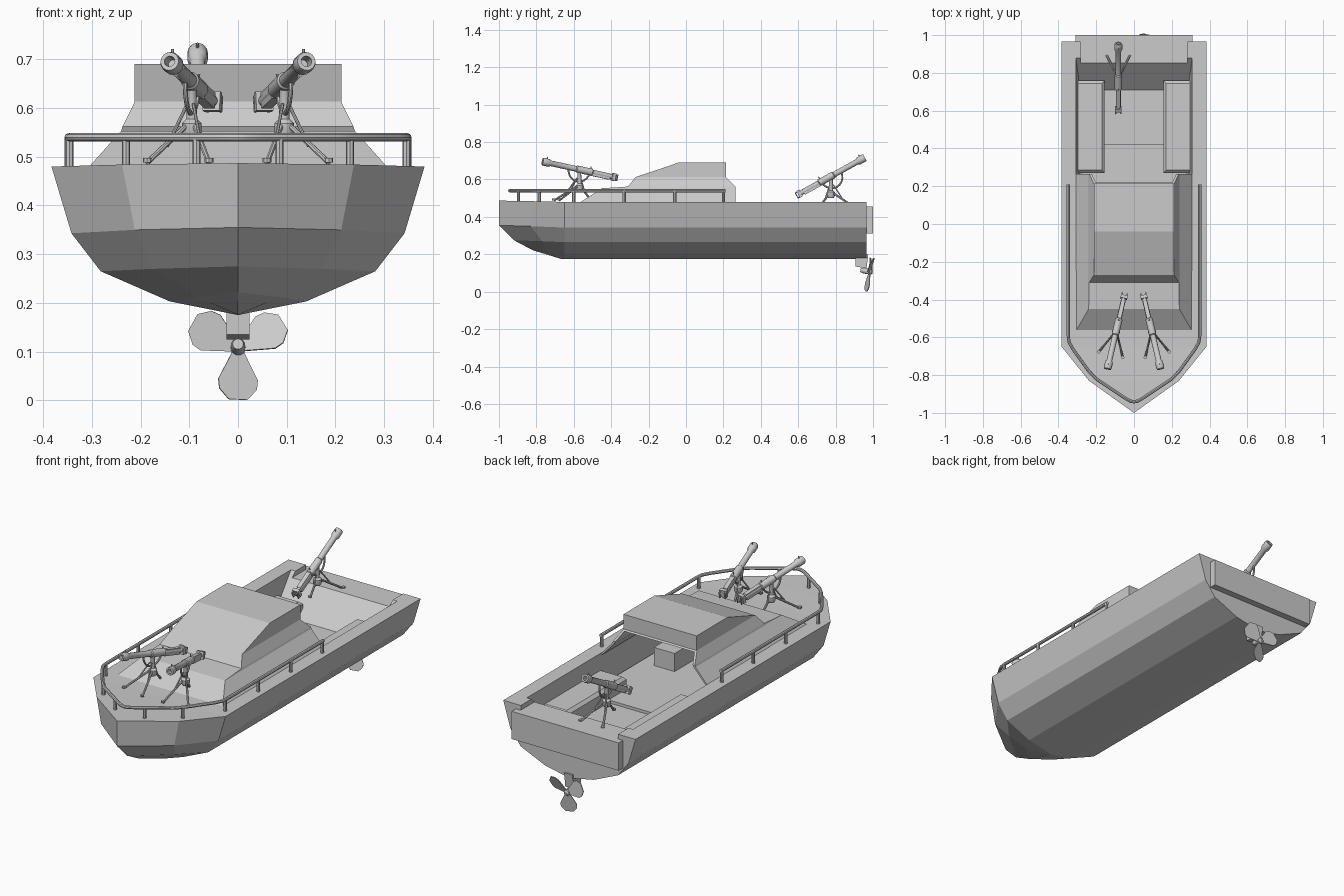
import bpy, bmesh, math
from mathutils import Matrix, Vector

if "Cube" in bpy.data.objects:
    bpy.data.objects.remove(bpy.data.objects["Cube"])


def finish(name, bm, smooth=False):
    bmesh.ops.remove_doubles(bm, verts=bm.verts, dist=1e-5)
    bmesh.ops.recalc_face_normals(bm, faces=bm.faces)
    me = bpy.data.meshes.new(name)
    bm.to_mesh(me)
    bm.free()
    ob = bpy.data.objects.new(name, me)
    bpy.context.collection.objects.link(ob)
    if smooth:
        select(ob)
        bpy.ops.object.shade_smooth_by_angle(angle=math.radians(35))
    return ob


def select(ob):
    bpy.ops.object.select_all(action='DESELECT')
    ob.select_set(True)
    bpy.context.view_layer.objects.active = ob


def loft(name, rings, caps=(True, True), M=Matrix(), smooth=False):
    bm = bmesh.new()
    rows = [[bm.verts.new(M @ Vector(p)) for p in r] for r in rings]
    n = len(rows[0])
    for a, b in zip(rows, rows[1:]):
        for i in range(n):
            j = (i + 1) % n
            bm.faces.new((a[i], a[j], b[j], b[i]))
    for on, r in zip(caps, (rows[0], rows[-1])):
        if on:
            bm.faces.new(r)
    return finish(name, bm, smooth)


def rect(y0, y1, x, z):
    return [(-x, y0, z), (x, y0, z), (x, y1, z), (-x, y1, z)]


def box(name, x, y, z, M=Matrix()):
    ring = lambda h: [(x[0], y[0], h), (x[1], y[0], h), (x[1], y[1], h), (x[0], y[1], h)]
    return loft(name, [ring(z[0]), ring(z[1])], M=M)


def lathe(name, profile, M=Matrix(), n=16):
    rings = [[(r * math.cos(2 * math.pi * i / n), y, r * math.sin(2 * math.pi * i / n))
              for i in range(n)] for r, y in profile]
    return loft(name, rings, M=M, smooth=True)


def tubes(name, paths, r, M=Matrix()):
    cu = bpy.data.curves.new(name, 'CURVE')
    cu.dimensions = '3D'
    cu.bevel_depth, cu.bevel_resolution, cu.use_fill_caps = r, 2, True
    for path in paths:
        sp = cu.splines.new('POLY')
        sp.points.add(len(path) - 1)
        for pt, co in zip(sp.points, path):
            pt.co = (*(M @ Vector(co)), 1)
    ob = bpy.data.objects.new(name, cu)
    bpy.context.collection.objects.link(ob)
    select(ob)
    bpy.ops.object.convert(target='MESH')
    bpy.ops.object.shade_smooth_by_angle(angle=math.radians(40))
    return ob


def cut(ob, cutter):
    m = ob.modifiers.new('cut', 'BOOLEAN')
    m.operation, m.solver, m.object = 'DIFFERENCE', 'EXACT', cutter
    select(ob)
    bpy.ops.object.modifier_apply(modifier=m.name)
    bpy.data.objects.remove(cutter)


# Hull: half sections from gunwale to keel, mirrored into closed rings
mid = [(.383, .48), (.342, .343), (.282, .265), (.14, .203), (0, .175)]
stations = [
    [(0, -1, .487), (0, -1, .355), (0, -.92, .275), (0, -.82, .222), (0, -.67, .176)],
    [(.238, -.83, .484), (.212, -.83, .35), (.172, -.77, .27), (.085, -.735, .212), (0, -.66, .1755)],
    [(x, -.65, z) for x, z in mid],
    [(x, .965, z) for x, z in mid]]
rings = [s + [(-x, y, z) for x, y, z in s[-2::-1]] for s in stations]
hull = loft("hull", rings, caps=(False, True))

# Cockpit well and lowered transom top
cut(hull, loft("well_cutter", [rect(-.25, .71, .285, .32), rect(-.25, .88, .308, .482),
                               rect(-.25, .88, .308, .6)]))
cut(hull, box("transom_cutter", (-.282, .282), (.85, 1.1), (.455, .6)))
box("transom_panel", (-.31, .31), (.955, 1), (.31, .455))
box("raised_floor", (-.28, .28), (-.25, .42), (.315, .335))
box("console", (.08, .2), (-.24, -.02), (.33, .43))

# Benches with chamfered top edges
for s, side in ((-1, "left"), (1, "right")):
    def bench(x, y0, y1, z):
        return [(s * x, y0, z), (s * .3, y0, z), (s * .3, y1, z), (s * x, y1, z)]
    loft(side + "_bench", [bench(.155, .27, .76, .32), bench(.155, .27, .76, .385),
                           bench(.17, .285, .745, .4)])

# Cabin trunk and hollow interior
cabin = loft("cabin", [rect(-.57, .265, .31, .475), rect(-.45, .265, .24, .553),
                       rect(-.31, .265, .237, .562), rect(-.27, .212, .212, .613)])
cut(cabin, loft("cabin_cutter", [rect(-.25, .4, .302, .46), rect(-.25, .4, .298, .475),
                                 rect(-.25, .4, .23, .55), rect(-.23, .4, .203, .605)]))
# Wheelhouse roof
side_profile = [(-.27, .613), (-.04, .69), (.215, .69), (.215, .613)]
loft("wheelhouse_roof", [[(x, y, z) for y, z in side_profile] for x in (-.212, .212)])

# Bow rail and posts
half = [(.348, .21), (.348, -.59), (.344, -.625), (.325, -.66), (.235, -.785), (.2, -.82),
        (.05, -.92), (.02, -.937)]
path = half + [(0, -.942)] + [(-x, y) for x, y in half[::-1]]
tubes("bow_rail", [[(x, y, .54) for x, y in path]], .0085)
posts = [(.348, .2), (.348, -.06), (.348, -.33), (.346, -.6), (.23, -.785), (.085, -.895)]
tubes("rail_posts", [[(s * x, y, .475), (s * x, y, .54)] for x, y in posts for s in (-1, 1)], .0085)

# Propeller: bracket, hub and three twisted blades
bracket = [(.905, .2), (.905, .135), (.965, .125), (.975, .2)]
loft("propeller_bracket", [[(x, y, z) for y, z in bracket] for x in (-.024, .024)])
P = Matrix.Translation((0, .982, .107)) @ Matrix.Rotation(math.radians(-10), 4, 'X')
lathe("propeller_hub", [(.011, -.05), (.015, -.03), (.015, .008), (.008, .016)], P)
blade = [(-.008, 0), (-.042, -.065), (-.04, -.085), (-.02, -.107),
         (.02, -.107), (.04, -.085), (.042, -.065), (.008, 0)]
for k in range(3):
    B = P @ Matrix.Rotation(k * 2 * math.pi / 3, 4, 'Y') @ Matrix.Rotation(math.radians(16), 4, 'Z')
    loft("propeller_blade", [[(x, y, z) for x, z in blade] for y in (-.002, .002)], M=B)


# Deck guns: barrel tilts on a pivot above a tripod, muzzle along local -Y
def gun(name, loc, yaw, elev):
    M = Matrix.Translation(loc) @ Matrix.Rotation(math.radians(yaw), 4, 'Z')
    E = M @ Matrix.Translation((0, 0, .165)) @ Matrix.Rotation(math.radians(-elev), 4, 'X')
    lathe(name + "_barrel", [(.011, -.17), (.011, -.207), (.019, -.207), (.021, -.2), (.021, -.17),
                             (.015, -.16), (.015, -.02), (.019, -.015), (.019, .07), (.013, .075),
                             (.013, .185)], E)
    box(name + "_breech", (-.011, .011), (.07, .17), (-.019, .014), E)
    box(name + "_end_plate", (-.018, .018), (.183, .2), (-.02, .02), E)
    tubes(name + "_grips", [[(s * .014, .19, .014), (s * .014, .21, .014), (s * .014, .21, -.016),
                             (s * .014, .19, -.016)] for s in (-1, 1)], .004, E)
    tubes(name + "_sights", [[(0, -.185, .015), (0, -.185, .03)], [(0, .06, .015), (0, .06, .03)]], .003, E)
    arc = [(0, -.06 * math.cos(a), -.065 * math.sin(a)) for a in [math.pi * i / 10 for i in range(11)]]
    tubes(name + "_elevation_arc", [arc], .005, E)
    # Tripod
    C = M @ Matrix.Rotation(math.pi / 2, 4, 'X')
    lathe(name + "_column", [(.016, .05), (.021, .06), (.021, .08), (.011, .09), (.01, .15), (.014, .16)], C, 12)
    feet = [(-.065, -.125, 0), (.065, -.125, 0), (0, .06, .005)]
    tubes(name + "_legs", [[(f[0] * .15, f[1] * .1, .075), f] for f in feet], .0055, M)
    tubes(name + "_braces", [[(f[0] * .1, f[1] * .1, .12), Vector(f) * .55 + Vector((0, 0, .034))]
                             for f in feet], .0035, M)
    tubes(name + "_feet", [[f, (f[0], f[1], f[2] + .01)] for f in feet], .009, M)


gun("left_bow_gun", (-.095, -.57, .488), -13, 12)
gun("right_bow_gun", (.095, -.57, .488), 13, 12)
gun("stern_gun", (-.083, .775, .452), 180, 29)
